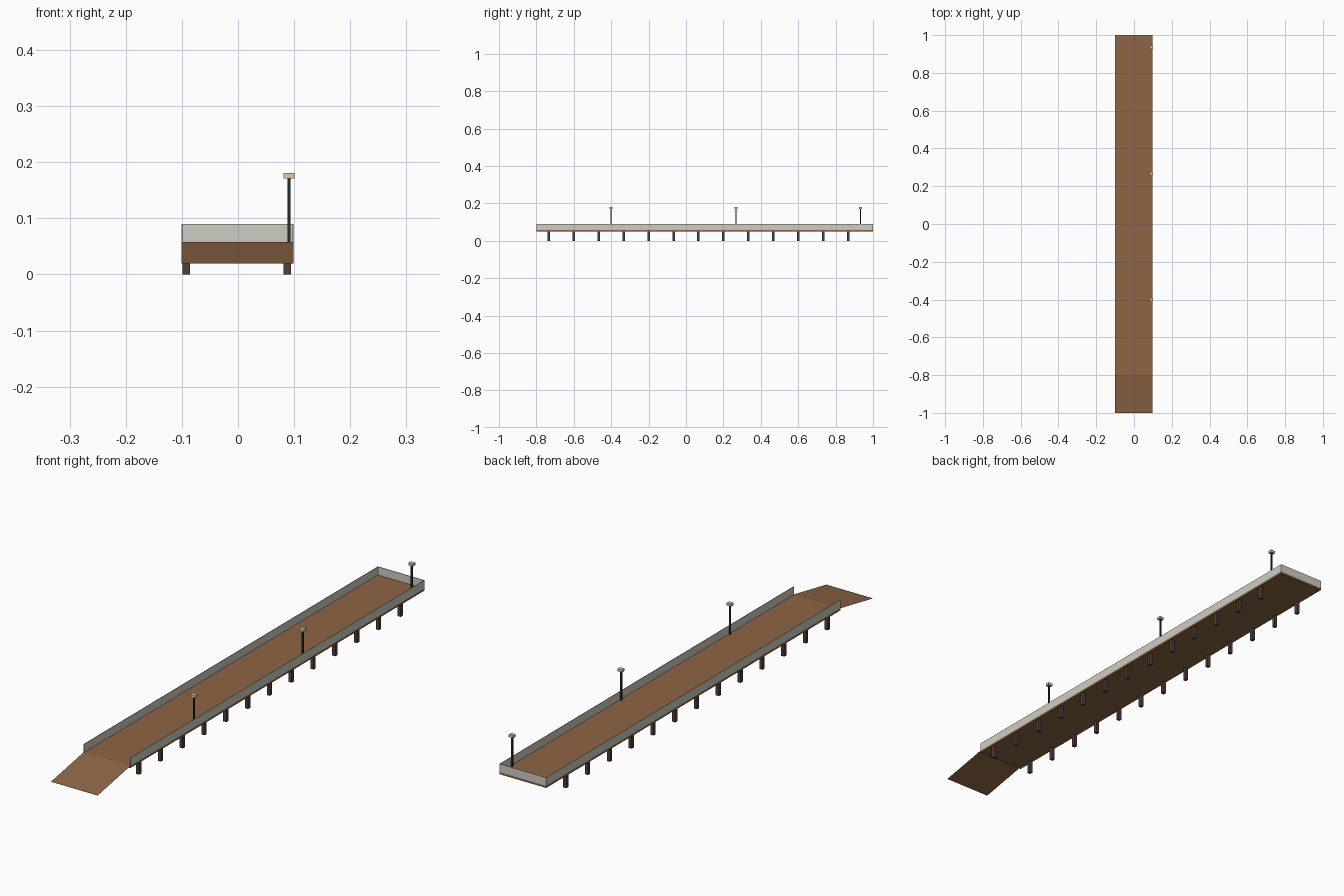
import bpy

cube = bpy.data.objects.get("Cube")
if cube:
    bpy.data.objects.remove(cube, do_unlink=True)


def material(name, color):
    m = bpy.data.materials.new(name)
    m.use_nodes = True
    m.diffuse_color = (*color, 1)
    m.node_tree.nodes["Principled BSDF"].inputs["Base Color"].default_value = (*color, 1)
    return m


wood = material("deck wood", (0.27, 0.13, 0.06))
ramp_wood = material("ramp wood", (0.27, 0.135, 0.06))
pile_wood = material("dark pile wood", (0.08, 0.052, 0.042))
rail_paint = material("pale rail", (0.62, 0.61, 0.55))
pole_metal = material("dark pole metal", (0.018, 0.026, 0.022))
lamp_glow = material("cream lamp", (0.72, 0.62, 0.36))


def mesh_object(name, verts, faces, mat):
    me = bpy.data.meshes.new(name)
    me.from_pydata(verts, [], faces)
    me.materials.append(mat)
    ob = bpy.data.objects.new(name, me)
    bpy.context.collection.objects.link(ob)
    return ob


def box(name, x, y, z, mat):
    """Box spanning the (low, high) pair on each axis."""
    verts = [(a, b, c) for a in x for b in y for c in z]
    faces = [(0, 1, 3, 2), (4, 6, 7, 5), (0, 4, 5, 1),
             (2, 3, 7, 6), (0, 2, 6, 4), (1, 5, 7, 3)]
    return mesh_object(name, verts, faces, mat)


def around(c, width):
    return (c - width / 2, c + width / 2)


LEFT, RIGHT = 0.099, -0.101
START, END = -0.8, 1.0
UNDER, TOP, RAIL_TOP = 0.05, 0.058, 0.09
THICK = 0.002

# Deck and the thin sloping ramp at its front end
box("deck", (RIGHT, LEFT), (START, END), (UNDER, TOP), wood)
mesh_object("ramp", [(RIGHT, -1, 0.02), (LEFT, -1, 0.02),
                     (LEFT, START, TOP), (RIGHT, START, TOP)],
            [(0, 1, 2, 3)], ramp_wood)

# Low rails along both sides and the far end
rail_z = (TOP, RAIL_TOP)
box("left_rail", (LEFT - THICK, LEFT), (START, END), rail_z, rail_paint)
box("right_rail", (RIGHT, RIGHT + THICK), (START, END), rail_z, rail_paint)
box("end_rail", (RIGHT + THICK, LEFT - THICK), (END - THICK, END), rail_z, rail_paint)

# Paired piles under the deck
for i in range(13):
    y = -0.7333 + i * 0.13333
    for side, x in (("left", 0.088), ("right", -0.092)):
        box(f"{side}_pile_{i + 1}", around(x, 0.0133), around(y, 0.0133),
            (0, UNDER), pile_wood)

# Lamps along the left side
for i in range(3):
    x, y = 0.091, -0.4 + i * 0.6667
    box(f"lamp_pole_{i + 1}", around(x, 0.0055), around(y, 0.0055),
        (TOP, 0.171), pole_metal)
    box(f"lamp_head_{i + 1}", around(x, 0.019), around(y, 0.016),
        (0.171, 0.181), lamp_glow)
